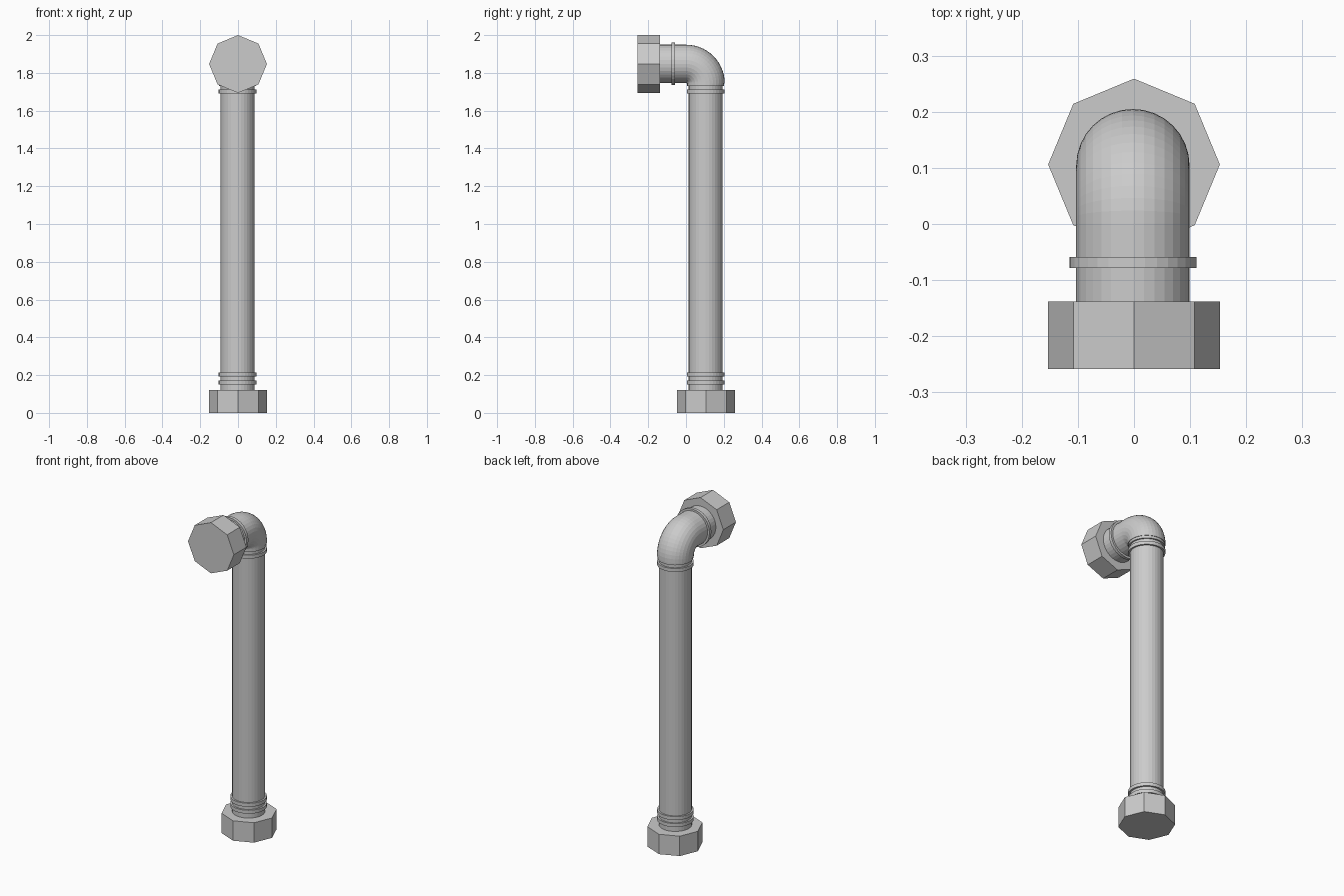
import bpy
import bmesh
from math import sin, cos, pi
from mathutils import Vector

cube = bpy.data.objects.get("Cube")
if cube:
    bpy.data.objects.remove(cube, do_unlink=True)

metal = bpy.data.materials.new("grey metal")
metal.use_nodes = True
grey = (0.6, 0.6, 0.6, 1)
metal.diffuse_color = grey
metal.node_tree.nodes["Principled BSDF"].inputs["Base Color"].default_value = grey

SIDES = 32
PIPE_X = -0.002
RISER_Y = 0.104     # axis of the upright pipe
OUTLET_Z = 1.848    # axis of the horizontal outlet


def upright(name, radius, low, high, sides=SIDES, x=PIPE_X, y=RISER_Y):
    """Cylinder around the upright axis."""
    bpy.ops.mesh.primitive_cylinder_add(
        vertices=sides, radius=radius, depth=high - low,
        location=(x, y, (low + high) / 2))
    obj = bpy.context.object
    obj.name = name
    obj.data.materials.append(metal)


def level(name, radius, front, back, sides=SIDES, x=PIPE_X, z=OUTLET_Z):
    """Cylinder around the horizontal axis."""
    bpy.ops.mesh.primitive_cylinder_add(
        vertices=sides, radius=radius, depth=back - front,
        location=(x, (front + back) / 2, z), rotation=(pi / 2, 0, 0))
    obj = bpy.context.object
    obj.name = name
    obj.data.materials.append(metal)


def elbow(name, radius, bend, start_y, steps=14):
    """Straight outlet followed by a quarter bend turning down."""
    bm = bmesh.new()
    centre = Vector((PIPE_X, RISER_Y - bend, OUTLET_Z - bend))
    stations = [(Vector((PIPE_X, start_y, OUTLET_Z)), Vector((0, 0, 1)))]
    for i in range(steps + 1):
        a = pi / 2 * i / steps
        out = Vector((0, sin(a), cos(a)))
        stations.append((centre + out * bend, out))
    rings = []
    for mid, out in stations:
        ring = []
        for k in range(SIDES):
            t = 2 * pi * k / SIDES
            side = Vector((sin(t), 0, 0))
            ring.append(bm.verts.new(mid + (side + out * cos(t)) * radius))
        rings.append(ring)
    for a, b in zip(rings, rings[1:]):
        for k in range(SIDES):
            n = (k + 1) % SIDES
            bm.faces.new((a[k], a[n], b[n], b[k]))
    bm.faces.new(rings[0])
    bm.faces.new(rings[-1])
    bmesh.ops.recalc_face_normals(bm, faces=bm.faces)
    mesh = bpy.data.meshes.new(name)
    bm.to_mesh(mesh)
    bm.free()
    mesh.materials.append(metal)
    bpy.context.collection.objects.link(bpy.data.objects.new(name, mesh))


# Pipe run
upright("upright_pipe", 0.09, 0.11, 1.75)
elbow("elbow_pipe", 0.101, 0.103, -0.15)
upright("elbow_socket", 0.098, 1.73, 1.746)

# Raised rings
for name, low in (("lower_ring", 0.151), ("middle_ring", 0.193), ("upper_ring", 1.69)):
    upright(name, 0.1, low, low + 0.021)
level("outlet_ring", 0.113, -0.078, -0.059)

# Eight-sided end nuts
upright("bottom_nut", 0.153, 0, 0.12, sides=8, x=0, y=0.106)
level("outlet_nut", 0.153, -0.258, -0.138, sides=8, x=0, z=1.847)
